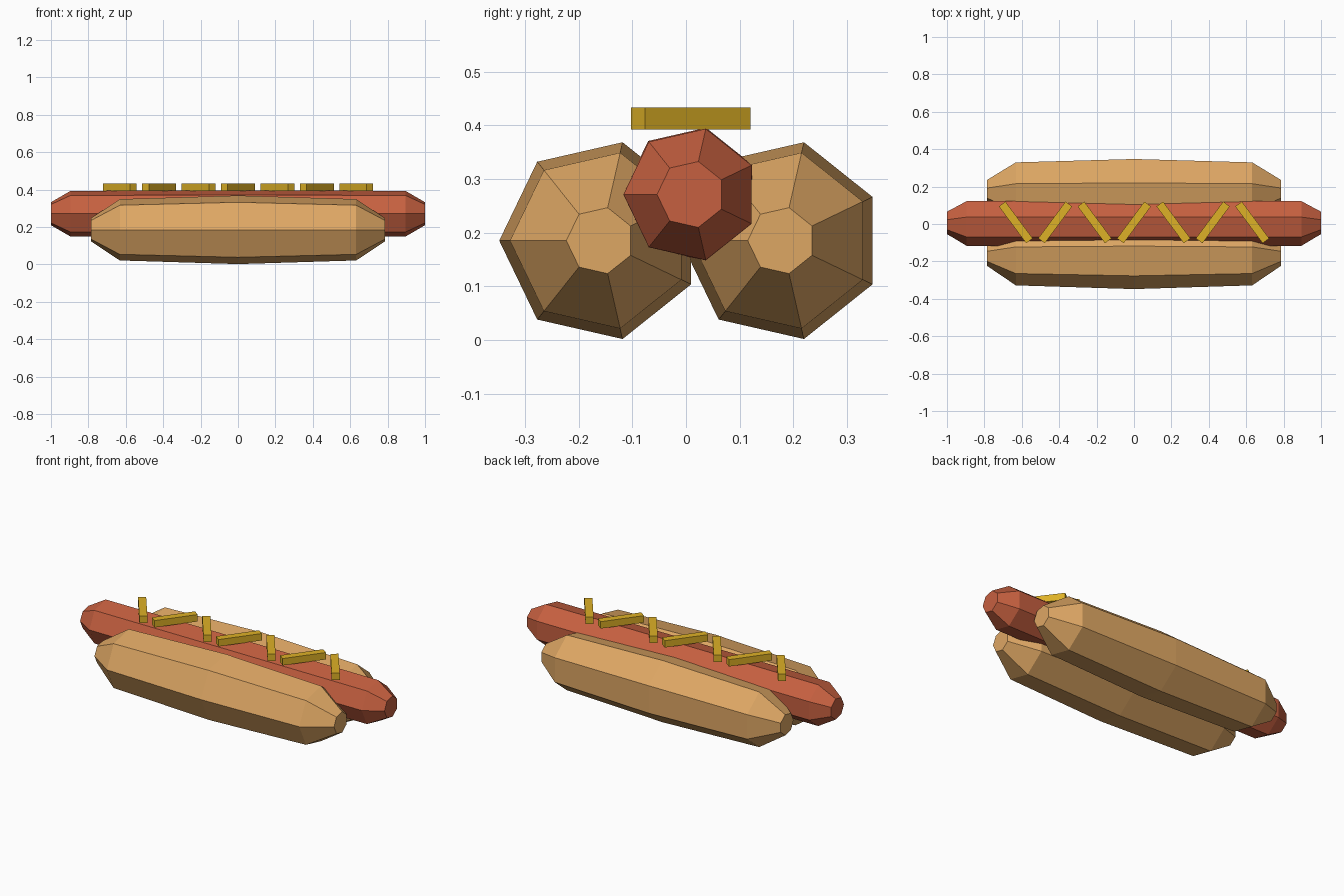
import bpy
import bmesh
import math
from mathutils import Matrix, Vector

SIDES = 7

cube = bpy.data.objects.get("Cube")
if cube:
    bpy.data.objects.remove(cube)


def material(name, colour):
    mat = bpy.data.materials.new(name)
    mat.use_nodes = True
    mat.diffuse_color = (*colour, 1)
    mat.node_tree.nodes["Principled BSDF"].inputs["Base Color"].default_value = (*colour, 1)
    return mat


def add_object(name, bm, mat):
    bmesh.ops.recalc_face_normals(bm, faces=bm.faces)
    mesh = bpy.data.meshes.new(name)
    bm.to_mesh(mesh)
    bm.free()
    mesh.materials.append(mat)
    obj = bpy.data.objects.new(name, mesh)
    bpy.context.collection.objects.link(obj)
    return obj


def loaf(name, y, z, half_profile, mat):
    """Seven-sided tapered body along x; half_profile lists (x, radius) from the middle out."""
    profile = [(-x, r) for x, r in reversed(half_profile[1:])] + half_profile
    bm = bmesh.new()
    rings = []
    for x, r in profile:
        angles = [math.pi + math.tau * k / SIDES for k in range(SIDES)]
        rings.append([bm.verts.new((x, r * math.cos(a), r * math.sin(a))) for a in angles])
    for a, b in zip(rings, rings[1:]):
        for k in range(SIDES):
            n = (k + 1) % SIDES
            bm.faces.new((a[k], a[n], b[n], b[k]))
    bm.faces.new(rings[0])
    bm.faces.new(rings[-1])
    add_object(name, bm, mat).location = (0, y, z)


bread = material("bread", (0.73, 0.385, 0.127))
meat = material("sausage red", (0.565, 0.117, 0.051))
mustard = material("mustard yellow", (0.73, 0.44, 0.02))

# Bun halves
bun_profile = [(0, 0.188), (0.632, 0.168), (0.787, 0.063)]
loaf("bun_front", -0.16, 0.185, bun_profile, bread)
loaf("bun_back", 0.178, 0.185, bun_profile, bread)

# Sausage
loaf("sausage", 0.009, 0.271, [(0, 0.1275), (0.895, 0.1255), (1, 0.063)], meat)

# Zigzag of mustard bars
for i in range(7):
    turn = math.radians(53.4) * (1 if i % 2 else -1)
    bm = bmesh.new()
    bmesh.ops.create_cube(bm, size=1)
    bmesh.ops.scale(bm, verts=bm.verts, vec=Vector((0.245, 0.0436, 0.041)))
    bmesh.ops.rotate(bm, verts=bm.verts, matrix=Matrix.Rotation(turn, 3, "Z"))
    bar = add_object(f"mustard_bar_{i + 1}", bm, mustard)
    bar.location = ((i - 3) * 0.2107, 0.0085, 0.4125)
